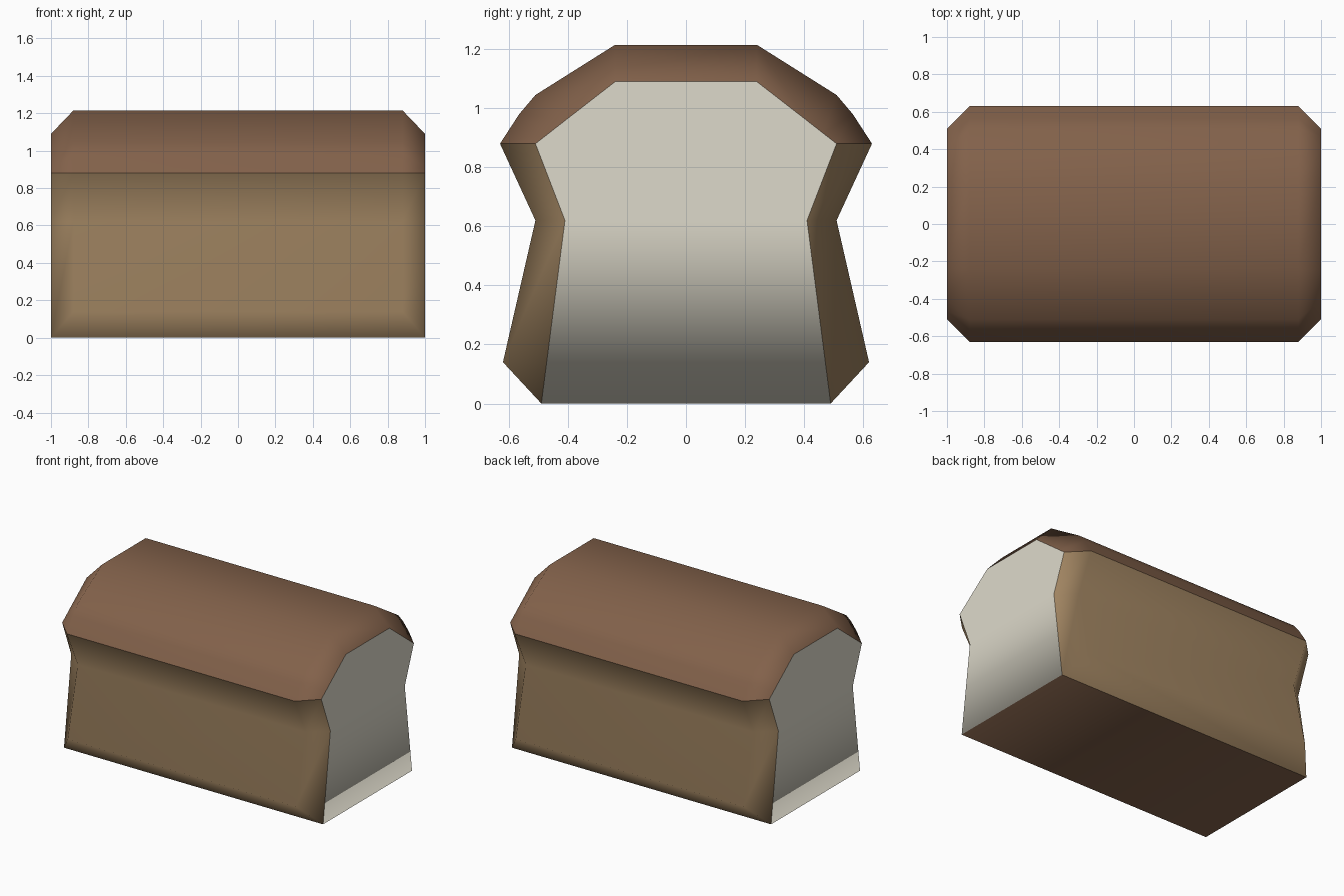
import bpy, bmesh

if "Cube" in bpy.data.objects:
    bpy.data.objects.remove(bpy.data.objects["Cube"])


def material(name, hex_code):
    """Flat colour from an sRGB hex code, stored as linear values."""
    srgb = [int(hex_code[i:i + 2], 16) / 255 for i in (0, 2, 4)]
    linear = [c / 12.92 if c <= 0.04045 else ((c + 0.055) / 1.055) ** 2.4 for c in srgb]
    mat = bpy.data.materials.new(name)
    mat.diffuse_color = (*linear, 1)
    mat.use_nodes = True
    mat.node_tree.nodes["Principled BSDF"].inputs["Base Color"].default_value = mat.diffuse_color
    return mat


CRUST, SIDE, CRUMB = 0, 1, 2
materials = [material("dark_crust", "82614a"),
             material("tan_side", "a08461"),
             material("cream_crumb", "dedacb")]

# Half cross-sections (y, z) from bottom to top: cut end and full body
END = [(0.49, 0), (0.41, 0.62), (0.51, 0.88), (0.465, 0.915), (0.405, 0.962), (0.24, 1.09)]
BODY = [(0.62, 0.14), (0.51, 0.62), (0.63, 0.88), (0.565, 0.98), (0.51, 1.045), (0.24, 1.215)]
SPLIT = 0.88  # height where the crust begins

bm = bmesh.new()


def ring(x, half):
    points = [(-y, z) for y, z in half] + list(reversed(half))
    return [bm.verts.new((x, y, z)) for y, z in points]


def add_face(verts, mat):
    bm.faces.new(verts).material_index = mat


rings = [ring(-1, END), ring(-0.88, BODY), ring(0.88, BODY), ring(1, END)]
last = len(rings[0]) - 1

# Sides, domed crust and chamfers around the cut ends
for a, b in zip(rings, rings[1:]):
    for i in range(last):
        quad = [a[i], a[i + 1], b[i + 1], b[i]]
        mid_z = sum(v.co.z for v in quad) / 4
        add_face(quad, CRUST if mid_z > SPLIT else SIDE)

# Cut ends
add_face(rings[0], CRUMB)
add_face(rings[3], CRUMB)

# Lower chamfers and base
for i in (0, last):
    add_face([r[i] for r in rings], SIDE)
add_face([rings[0][0], rings[3][0], rings[3][last], rings[0][last]], CRUST)

bmesh.ops.recalc_face_normals(bm, faces=bm.faces[:])

# Smooth shading, kept sharp where colours meet
for f in bm.faces:
    f.smooth = True
for e in bm.edges:
    base_edge = all(v.co.z < 0.01 and abs(v.co.x) > 0.99 for v in e.verts) \
        and abs(e.verts[0].co.x - e.verts[1].co.x) < 0.01
    e.smooth = base_edge or len({f.material_index for f in e.link_faces}) == 1

mesh = bpy.data.meshes.new("bread_loaf")
bm.to_mesh(mesh)
bm.free()
for m in materials:
    mesh.materials.append(m)
loaf = bpy.data.objects.new("bread_loaf", mesh)
bpy.context.collection.objects.link(loaf)

# Keep the large faces evenly shaded
weighted = loaf.modifiers.new("weighted_normals", 'WEIGHTED_NORMAL')
weighted.keep_sharp = True
